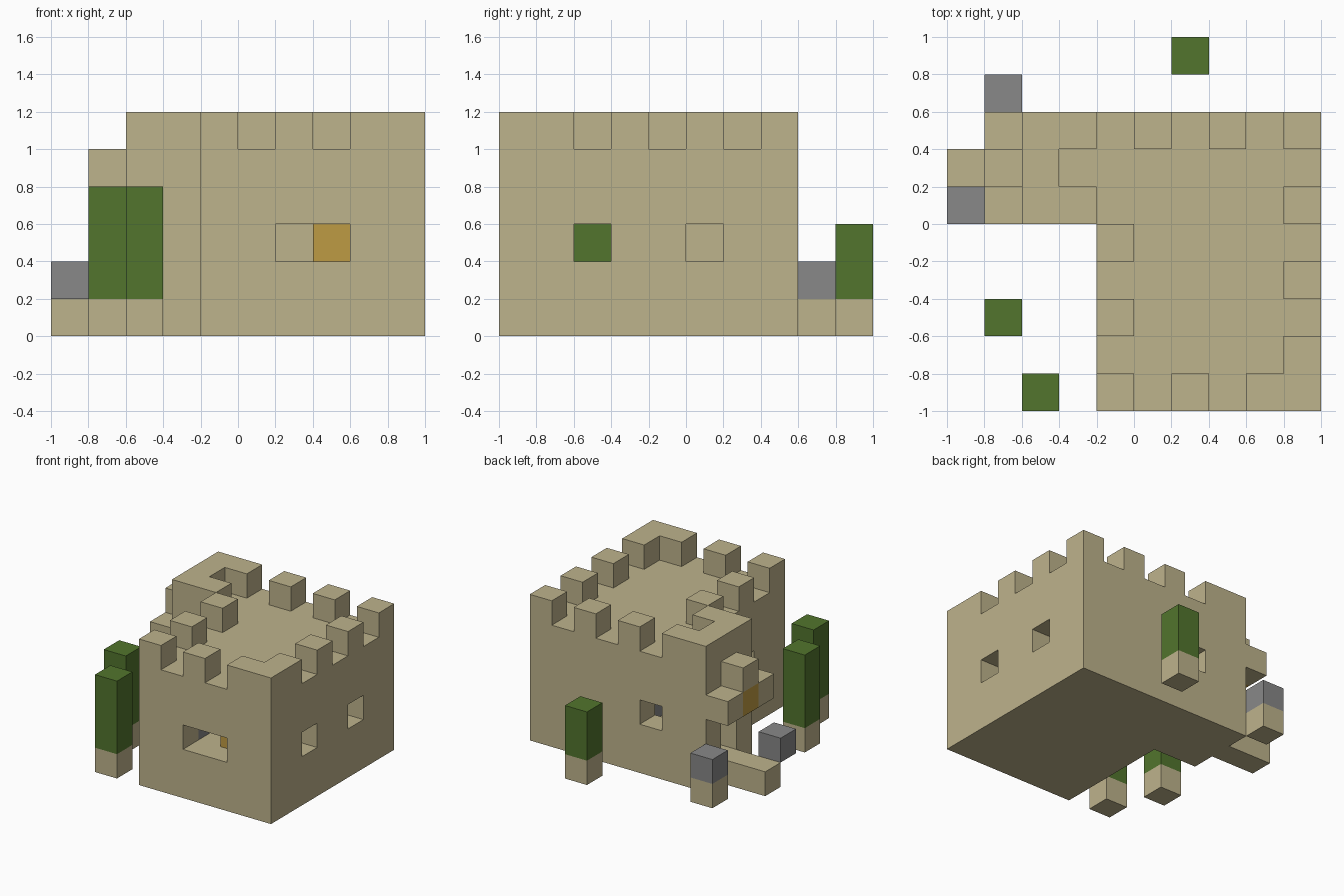
import bpy
import bmesh
from mathutils import Vector

if "Cube" in bpy.data.objects:
    bpy.data.objects.remove(bpy.data.objects["Cube"], do_unlink=True)

CELL = 0.2   # everything sits on a regular grid of cubes


def linear(v):
    v /= 255
    return v / 12.92 if v <= 0.04045 else ((v + 0.055) / 1.055) ** 2.4


def material(name, r, g, b):
    colour = (linear(r), linear(g), linear(b), 1)
    mat = bpy.data.materials.new(name)
    mat.use_nodes = True
    mat.diffuse_color = colour
    bsdf = mat.node_tree.nodes["Principled BSDF"]
    bsdf.inputs["Base Color"].default_value = colour
    bsdf.inputs["Roughness"].default_value = 0.9
    return mat


sand = material("sandstone", 190, 179, 140)
leaf = material("leaf_green", 82, 117, 45)
grey = material("stone_grey", 136, 136, 136)
gold = material("lantern_gold", 190, 155, 68)

owner = {}       # grid cell -> part name
part_mats = {}   # part name -> material


def fill(name, mat, xs, ys, zs):
    """Fill an inclusive range of cells with a part."""
    part_mats[name] = mat
    for i in range(xs[0], xs[1] + 1):
        for j in range(ys[0], ys[1] + 1):
            for k in range(zs[0], zs[1] + 1):
                owner[i, j, k] = name


def carve(xs, ys, zs):
    """Empty an inclusive range of cells."""
    for i in range(xs[0], xs[1] + 1):
        for j in range(ys[0], ys[1] + 1):
            for k in range(zs[0], zs[1] + 1):
                owner.pop((i, j, k), None)


def cell(name, mat, i, j, k):
    fill(name, mat, (i, i), (j, j), (k, k))


# keep and gatehouse, hollowed out
fill("keep_walls", sand, (4, 9), (0, 7), (0, 4))
fill("gatehouse_walls", sand, (2, 3), (5, 7), (0, 4))
carve((5, 8), (1, 6), (1, 3))
carve((2, 4), (6, 6), (1, 2))      # doorway passage

# windows
carve((6, 7), (0, 0), (2, 2))
carve((4, 4), (7, 7), (2, 2))
carve((4, 4), (2, 2), (2, 2))
for j in (2, 5):
    carve((9, 9), (j, j), (2, 2))

# battlements
for i in (4, 6, 8, 9):
    cell("front_battlements", sand, i, 0, 5)
for i in (5, 7, 9):
    cell("back_battlements", sand, i, 7, 5)
for j in (1, 3, 5):
    cell("left_battlements", sand, 9, j, 5)
for j in (2, 4):
    cell("right_battlements", sand, 4, j, 5)
fill("gatehouse_parapet", sand, (2, 3), (5, 7), (5, 5))
carve((3, 3), (6, 6), (5, 5))

# door surround with a lantern, and the path in front of it
for j in (5, 7):
    cell("door_canopy", sand, 1, j, 3)
cell("door_canopy", sand, 1, 6, 4)
cell("door_lantern", gold, 1, 6, 3)
fill("entrance_path", sand, (0, 1), (6, 6), (0, 0))

# stone blocks outside
cell("gate_post_base", sand, 1, 8, 0)
cell("gate_post_cap", grey, 1, 8, 1)
cell("path_stone", grey, 0, 5, 1)

# furnishings inside
fill("bench", sand, (6, 7), (1, 1), (1, 1))
cell("bench_lantern", gold, 7, 1, 2)
fill("stone_pillar", grey, (5, 5), (1, 1), (1, 2))
cell("stone_stool", grey, 6, 5, 1)

# trees: trunk and square foliage
for label, i, j, top in (("front", 2, 0, 3), ("side", 1, 2, 3), ("back", 6, 9, 2)):
    cell(label + "_tree_trunk", sand, i, j, 0)
    fill(label + "_tree_foliage", leaf, (i, i), (j, j), (1, top))


def build(name, mat):
    """Skin a part's cells with only the faces that meet open air."""
    bm = bmesh.new()
    verts = {}

    def vert(p):
        key = tuple(round(c) for c in p)
        if key not in verts:
            verts[key] = bm.verts.new((Vector(key) - Vector((5, 5, 0))) * CELL)
        return verts[key]

    for c in [c for c, part in owner.items() if part == name]:
        centre = Vector(c) + Vector((0.5, 0.5, 0.5))
        for axis in range(3):
            for sign in (-1, 1):
                n = Vector((0, 0, 0))
                n[axis] = sign
                if tuple(round(v) for v in Vector(c) + n) in owner:
                    continue
                u = Vector((0, 0, 0))
                u[(axis + 1) % 3] = 0.5
                w = n.cross(u)
                mid = centre + n * 0.5
                bm.faces.new([vert(mid + p) for p in (-u - w, u - w, u + w, w - u)])
    mesh = bpy.data.meshes.new(name)
    bm.to_mesh(mesh)
    bm.free()
    mesh.materials.append(mat)
    bpy.context.collection.objects.link(bpy.data.objects.new(name, mesh))


for part, part_mat in part_mats.items():
    build(part, part_mat)
